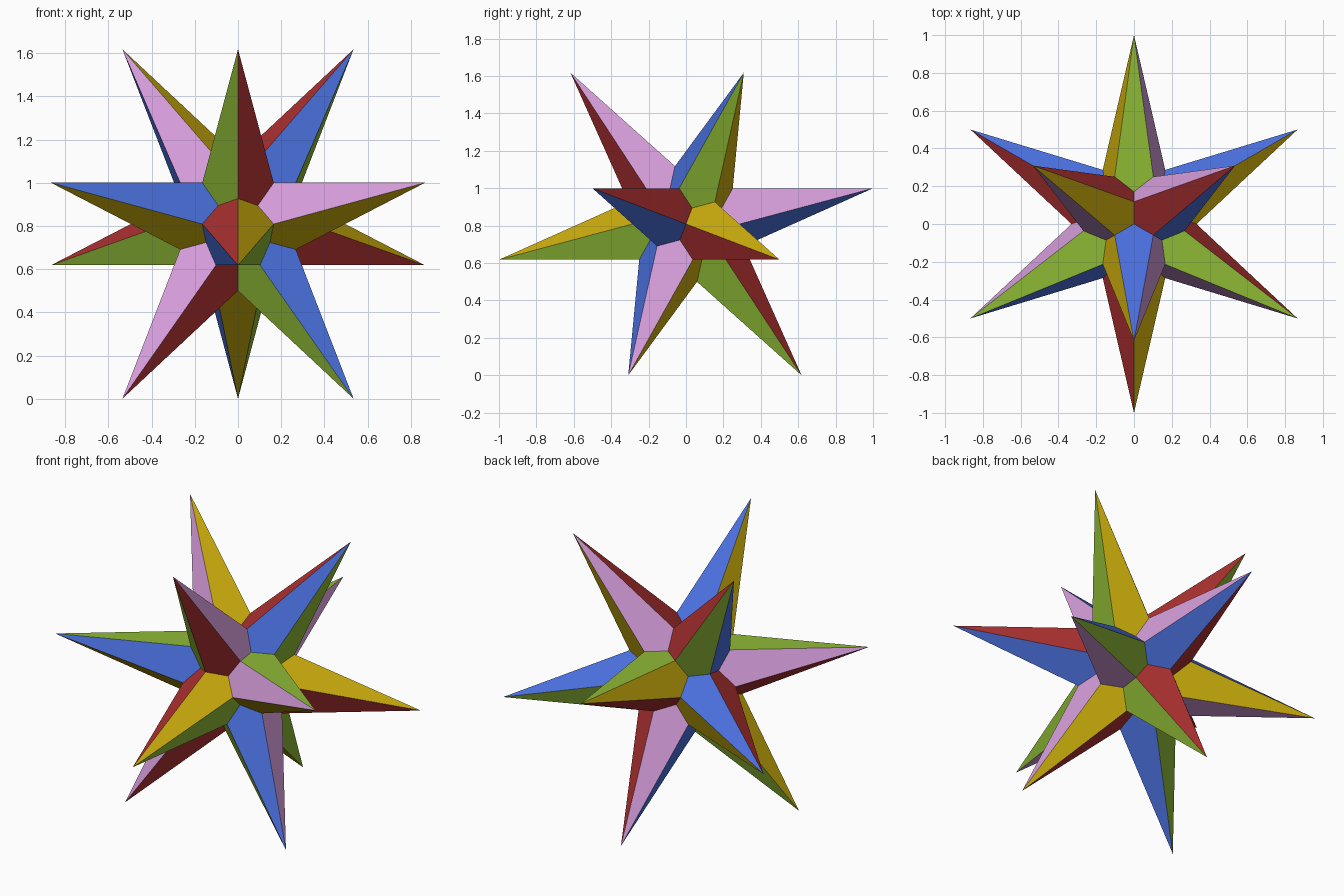
import bpy, bmesh, math
from mathutils import Vector
from mathutils.geometry import intersect_line_plane

if "Cube" in bpy.data.objects:
    bpy.data.objects.remove(bpy.data.objects["Cube"])

PHI = (1 + math.sqrt(5)) / 2
CENTRE = Vector((0, 0, PHI / 2))


def srgb(r, g, b):
    f = lambda c: c / 12.92 if c < 0.04045 else ((c + 0.055) / 1.055) ** 2.4
    return (f(r), f(g), f(b), 1)


# Five face colours
COLOURS = [("red", srgb(0.68, 0.19, 0.19)), ("blue", srgb(0.29, 0.44, 0.87)),
           ("pink", srgb(0.84, 0.62, 0.86)), ("green", srgb(0.56, 0.73, 0.21)),
           ("yellow", srgb(0.80, 0.68, 0.05))]

# Twelve spike tips: two rings of three and their opposites
tips = []
for k in range(3):
    a = math.radians(-90 + 120 * k)
    for radius, z in ((1, -0.5 / PHI ** 2), (1 / PHI, PHI / 2)):
        tip = Vector((radius * math.cos(a), radius * math.sin(a), z))
        tips += [tip, -tip]


def neighbours(tip):
    """The five nearest tips, counter-clockwise seen from outside."""
    near = [t for t in tips if 0.5 < (t - tip).length < 1.3]
    n = tip.normalized()
    u = (near[0] - n * near[0].dot(n)).normalized()
    w = n.cross(u)
    return sorted(near, key=lambda t: math.atan2(t.dot(w), t.dot(u)))


def mirror_axes(tip):
    """Normal of the symmetry plane through each of the tip's five faces."""
    near = neighbours(tip)
    return [tip.cross(near[j] + near[(j + 1) % 5]).normalized() for j in range(5)]


# Reference axes on the front spike, starting from its bottom face
front = tips[0]
near = neighbours(front)
start = min(range(5), key=lambda j: (near[j] + near[(j + 1) % 5]).z)
axes = mirror_axes(front)
reference = axes[start:] + axes[:start]


def colour_index(axis):
    """Colour of the perpendicular axis triple that holds this axis."""
    return next(i for i, r in enumerate(reference)
                if abs(axis.dot(r)) < 0.05 or abs(axis.dot(r)) > 0.95)


# Star body: five kite faces per spike
bm = bmesh.new()
for tip in tips:
    near, axes = neighbours(tip), mirror_axes(tip)
    for j in range(5):
        a, b = near[j], near[(j + 1) % 5]
        m1, m2 = ((tip + p) / 2 / PHI ** 2 for p in (a, b))
        normal = (m1 - tip).cross(m2 - tip)
        valley = intersect_line_plane(Vector(), tip + a + b, tip, normal)
        face = bm.faces.new([bm.verts.new(p + CENTRE) for p in (tip, m1, valley, m2)])
        face.material_index = colour_index(axes[(j + 2) % 5])
bmesh.ops.remove_doubles(bm, verts=bm.verts[:], dist=0.001)
bmesh.ops.recalc_face_normals(bm, faces=bm.faces[:])

mesh = bpy.data.meshes.new("spiked_star")
bm.to_mesh(mesh)
bm.free()
for name, colour in COLOURS:
    mat = bpy.data.materials.new(name)
    mat.diffuse_color = colour
    mat.use_nodes = True
    mat.node_tree.nodes["Principled BSDF"].inputs["Base Color"].default_value = mat.diffuse_color
    mesh.materials.append(mat)
star = bpy.data.objects.new("spiked_star", mesh)
bpy.context.collection.objects.link(star)
